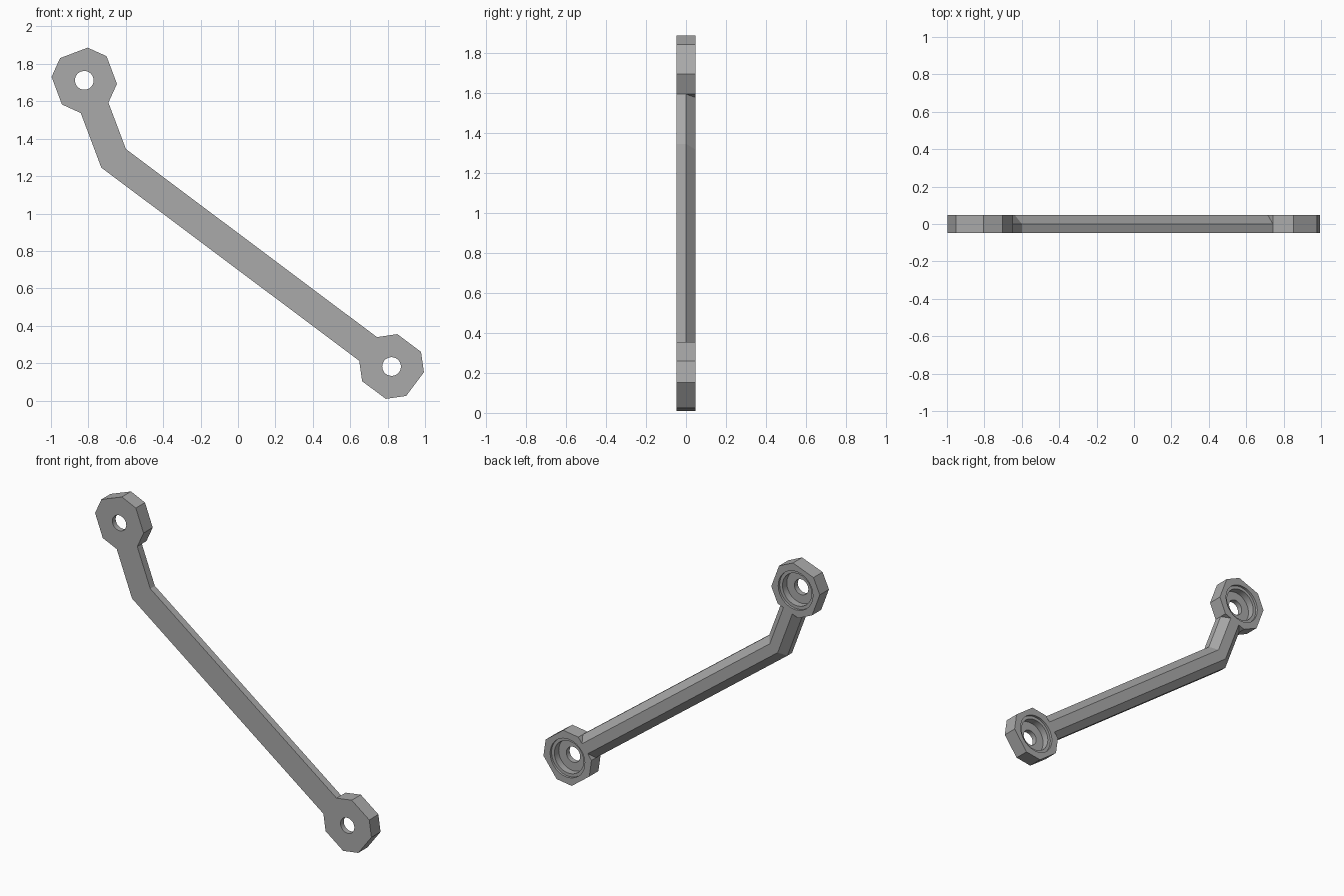
import bpy, bmesh, math
from mathutils import Vector

cube = bpy.data.objects.get("Cube")
if cube:
    bpy.data.objects.remove(cube)

# Single grey material
grey = bpy.data.materials.new("plain grey")
grey.use_nodes = True
colour = (0.4, 0.4, 0.4, 1)
grey.diffuse_color = colour
grey.node_tree.nodes["Principled BSDF"].inputs["Base Color"].default_value = colour

HALF_DEPTH = 0.047
HALF_BAR = 0.079      # half the bar width, also half a long side of the eyelets
APOTHEM = 0.157       # eyelet centre to a long side
SEGMENTS = 32

# Arm centreline in the x-z plane
top = Vector((-0.822, 1.712))
bend = Vector((-0.665, 1.295))
bottom = Vector((0.821, 0.182))


def make_object(name, bm):
    bmesh.ops.recalc_face_normals(bm, faces=bm.faces)
    mesh = bpy.data.meshes.new(name)
    bm.to_mesh(mesh)
    bm.free()
    mesh.materials.append(grey)
    obj = bpy.data.objects.new(name, mesh)
    bpy.context.collection.objects.link(obj)
    return obj


def bridge(bm, a, b):
    n = len(a)
    for i in range(n):
        j = (i + 1) % n
        bm.faces.new((a[i], a[j], b[j], b[i]))


def octagon_points():
    """Square with cut corners, subdivided to match the round bores."""
    a, h = APOTHEM, HALF_BAR
    corners = [Vector(p) for p in ((a, -h), (a, h), (h, a), (-h, a),
                                   (-a, h), (-a, -h), (-h, -a), (h, -a))]
    steps = SEGMENTS // 8
    return [corners[i].lerp(corners[(i + 1) % 8], s / steps)
            for i in range(8) for s in range(steps)]


def circle_points(radius):
    start = -math.pi / 8
    return [Vector((math.cos(start + math.tau * i / SEGMENTS),
                    math.sin(start + math.tau * i / SEGMENTS))) * radius
            for i in range(SEGMENTS)]


def eyelet(name, centre, toward):
    """Octagonal end with a through hole and a stepped recess in the back."""
    u = (toward - centre).normalized()
    v = Vector((-u.y, u.x))
    d, floor, lip = HALF_DEPTH, -0.013, 0.032
    rings = [(octagon_points(), -d), (circle_points(0.05), -d),
             (circle_points(0.05), floor), (circle_points(0.105), floor),
             (circle_points(0.105), lip), (circle_points(0.125), lip),
             (circle_points(0.125), d), (octagon_points(), d)]
    bm = bmesh.new()
    loops = []
    for points, y in rings:
        flat = [centre + u * p.x + v * p.y for p in points]
        loops.append([bm.verts.new((p.x, y, p.y)) for p in flat])
    for i, loop in enumerate(loops):
        bridge(bm, loop, loops[(i + 1) % len(loops)])
    obj = make_object(name, bm)
    # Smooth the bores, keep the outline crisp
    bpy.ops.object.select_all(action="DESELECT")
    bpy.context.view_layer.objects.active = obj
    obj.select_set(True)
    bpy.ops.object.shade_smooth_by_angle(angle=math.radians(25))


eyelet("upper_eyelet", top, bend)
eyelet("lower_eyelet", bottom, bend)

# Bent arm: square front half, chamfered back half, mitred at the bend
d1 = (bend - top).normalized()
d2 = (bottom - bend).normalized()
n1, n2 = Vector((-d1.y, d1.x)), Vector((-d2.y, d2.x))
mitre = (n1 + n2).normalized()
mitre /= mitre.dot(n1)
stations = [(top + d1 * APOTHEM, n1), (bend, mitre), (bottom - d2 * APOTHEM, n2)]
half = [(HALF_BAR, -HALF_DEPTH), (HALF_BAR, 0), (0.034, HALF_DEPTH)]
section = half + [(-w, y) for w, y in reversed(half)]

bm = bmesh.new()
loops = []
for centre, side in stations:
    flat = [(centre + side * w, y) for w, y in section]
    loops.append([bm.verts.new((p.x, y, p.y)) for p, y in flat])
for a, b in zip(loops, loops[1:]):
    bridge(bm, a, b)
make_object("bent_arm", bm)
